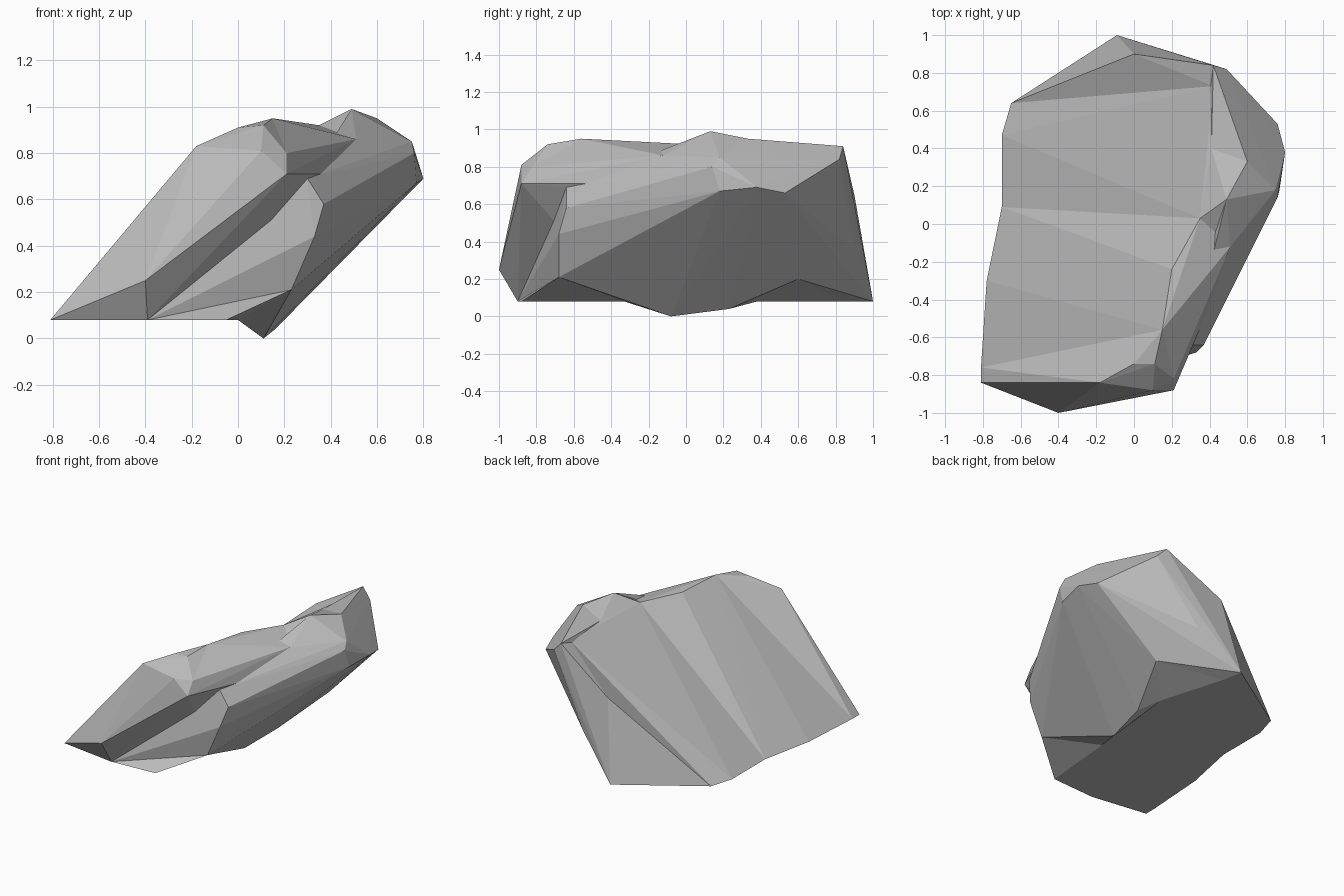
import bpy
import bmesh

cube = bpy.data.objects.get("Cube")
if cube:
    bpy.data.objects.remove(cube, do_unlink=True)

stone = bpy.data.materials.new("grey_stone")
stone.use_nodes = True
stone.diffuse_color = (0.5, 0.5, 0.5, 1)
shader = next(n for n in stone.node_tree.nodes if n.type == "BSDF_PRINCIPLED")
shader.inputs["Base Color"].default_value = stone.diffuse_color
shader.inputs["Roughness"].default_value = 0.9

# Corners of the ground outline, in hundredths of a unit
ground = dict(
    front_left=(-81, -84, 8), front_side=(-81, -76, 8), mid_left=(-78, -30, 8),
    waist_left=(-70, 9, 8), rear_left=(-70, 47, 8), back_left=(-65, 64, 8),
    back_tip=(-9, 100, 8), back_inner=(-6, 85, 8), foot=(-39, -90, 8),
    front_inner=(-5, -88, 8), notch=(0, -33, 8), belly_inner=(8, 38, 8))

# Corners of the leaning front slab
slab = dict(
    nose=(-40, -100, 25), slab_shoulder=(-18, -84, 83), slab_brow=(0, -74, 91),
    slab_brow_right=(11, -74, 92), slab_peak=(15, -56, 95), slab_ridge=(20, -24, 93),
    slab_end=(35, 3, 92), slab_tail=(51, -12, 86), slab_under=(39, -46, 71),
    lip_low=(21, -88, 71), lip_high=(21, -82, 80), lip_left=(10, -88, 81))

# Corners of the rounded flank and its overhang
flank = dict(
    chin=(23, -68, 21), cheek=(33, -68, 44), cheek_high=(37, -64, 58),
    cheek_top=(30, -64, 69), keel=(11, -8, 0), keel_back=(16, 23, 4),
    side_low=(77, 18, 67), side_tip=(80, 38, 69), side_back=(76, 53, 66),
    side_high=(76, 14, 80), under_back=(31, 60, 20))

# Corners of the rear crest and back wall
crest = dict(
    crest_peak=(49, 13, 99), crest_back=(60, 33, 95), side_top=(75, 18, 85),
    valley=(41, 40, 91), sheet_top=(42, 73, 89), back_top=(42, 84, 91),
    back_edge=(49, 82, 84), back_mid=(0, 90, 65), back_low=(20, 90, 36))

corners = {**ground, **slab, **flank, **crest}


def chunk(name, keys):
    """Make a faceted stone block wrapped around the named corners."""
    bm = bmesh.new()
    for key in keys:
        bm.verts.new([c / 100 for c in corners[key]])
    bmesh.ops.convex_hull(bm, input=bm.verts[:])
    spare = [v for v in bm.verts if not v.link_faces]
    bmesh.ops.delete(bm, geom=spare, context="VERTS")
    bmesh.ops.recalc_face_normals(bm, faces=bm.faces[:])
    mesh = bpy.data.meshes.new(name)
    bm.to_mesh(mesh)
    bm.free()
    mesh.materials.append(stone)
    obj = bpy.data.objects.new(name, mesh)
    bpy.context.collection.objects.link(obj)
    return obj


# Sloping sheet of the front slab
rock = chunk("rock", [
    "front_side", "mid_left", "waist_left", "foot", "notch", "cheek_top", "lip_low",
    "lip_high", "slab_peak", "slab_ridge", "slab_end", "slab_tail"])

# Raised front rim of the slab
rim = chunk("rock_rim", [
    "front_left", "front_side", "foot", "nose", "slab_shoulder", "slab_brow",
    "slab_brow_right", "slab_peak", "lip_left", "lip_high", "lip_low", "cheek_top"])

# Underside of the slab's right edge
lip = chunk("rock_lip", [
    "lip_low", "lip_high", "slab_under", "slab_tail", "cheek_top", "slab_ridge"])

# Flat-bottomed core between slab and flank
core = chunk("rock_core", [
    "front_left", "mid_left", "waist_left", "foot", "notch", "chin", "cheek",
    "cheek_top", "belly_inner", "back_inner"])

# Low toe in front of the core
toe = chunk("rock_toe", ["foot", "front_inner", "chin", "notch"])

# Overhanging flank with the keel below it
overhang = chunk("rock_overhang", [
    *flank, "notch", "belly_inner", "crest_peak", "side_top", "slab_under",
    "slab_tail"])

# Raised crest above the flank
ridge = chunk("rock_crest", [
    "crest_peak", "crest_back", "side_top", "side_high", "side_tip", "valley",
    "slab_end", "slab_tail", "belly_inner"])

# Rim running from the crest to the back wall
crown = chunk("rock_crown", [
    "crest_back", "valley", "sheet_top", "back_top", "back_edge", "side_top",
    "side_tip", "side_back", "side_low", "under_back", "belly_inner"])

# Sloping rear sheet
rear = chunk("rock_rear", [
    "waist_left", "rear_left", "back_left", "back_inner", "notch", "belly_inner",
    "slab_end", "valley", "sheet_top", "side_back", "under_back"])

# Back wall rising behind the sheet
back = chunk("rock_back", [
    "back_left", "back_tip", "back_inner", "back_mid", "back_low", "back_top",
    "back_edge", "sheet_top", "side_back", "under_back"])

# Fuse the blocks into one solid
bpy.context.view_layer.objects.active = rock
for part in (rim, lip, core, toe, overhang, ridge, crown, rear, back):
    fuse = rock.modifiers.new("fuse", "BOOLEAN")
    fuse.operation = "UNION"
    fuse.solver = "EXACT"
    fuse.object = part
    bpy.ops.object.modifier_apply(modifier=fuse.name)
    bpy.data.objects.remove(part, do_unlink=True)
